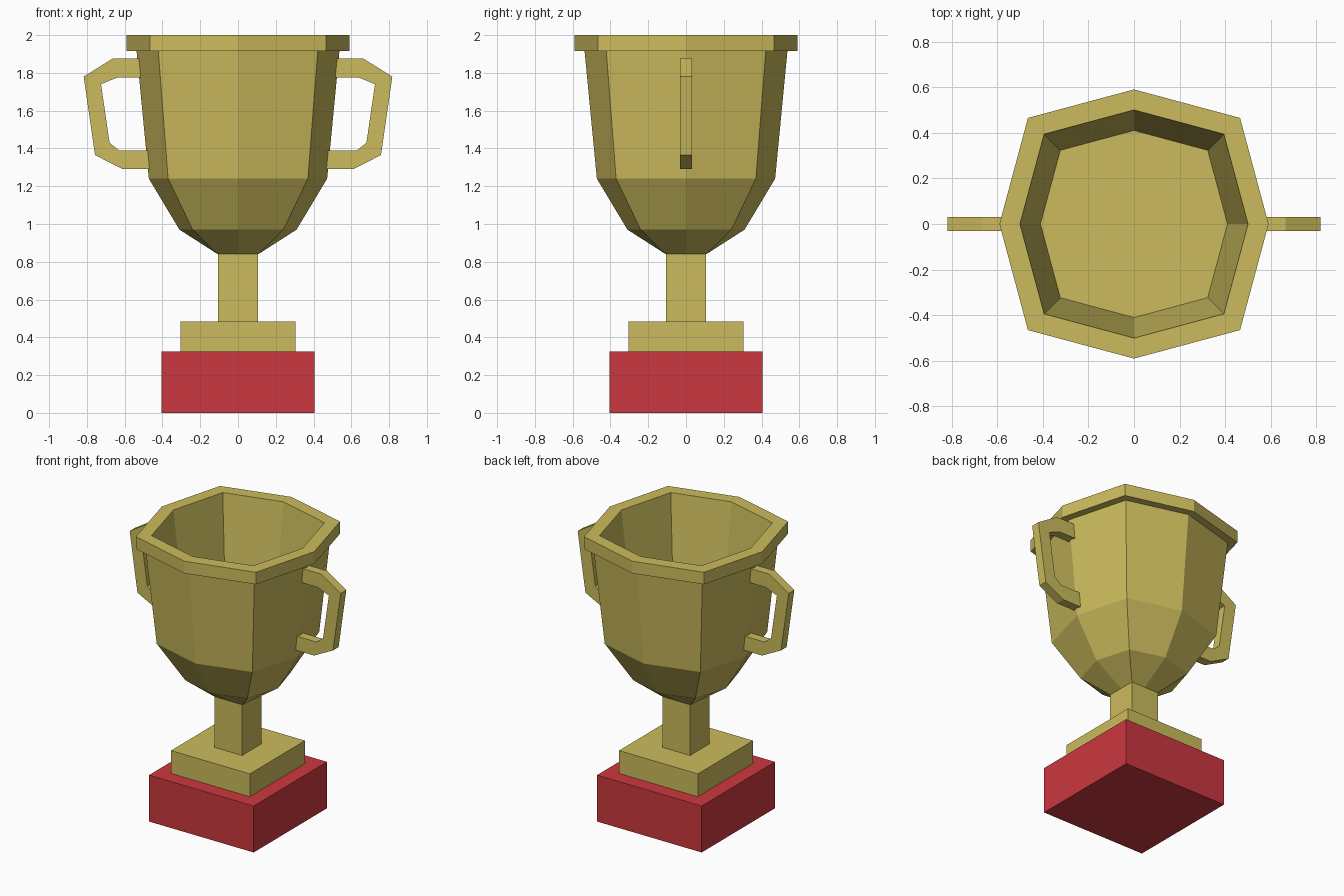
import bpy, bmesh

if "Cube" in bpy.data.objects:
    bpy.data.objects.remove(bpy.data.objects["Cube"])


def material(name, color):
    m = bpy.data.materials.new(name)
    m.diffuse_color = color
    m.use_nodes = True
    m.node_tree.nodes["Principled BSDF"].inputs["Base Color"].default_value = m.diffuse_color
    return m


gold = material("gold", (0.60, 0.50, 0.11, 1))
red = material("red", (0.60, 0.04, 0.05, 1))


def loft(name, rings, mat):
    """Skin a list of equal-length rings and cap both ends."""
    bm = bmesh.new()
    loops = [[bm.verts.new(p) for p in ring] for ring in rings]
    n = len(loops[0])
    for a, b in zip(loops, loops[1:]):
        for i in range(n):
            j = (i + 1) % n
            bm.faces.new((a[i], a[j], b[j], b[i]))
    bm.faces.new(loops[0])
    bm.faces.new(loops[-1])
    bmesh.ops.recalc_face_normals(bm, faces=bm.faces[:])
    me = bpy.data.meshes.new(name)
    bm.to_mesh(me)
    bm.free()
    me.materials.append(mat)
    ob = bpy.data.objects.new(name, me)
    bpy.context.collection.objects.link(ob)
    return ob


def square(h, z):
    return [(-h, -h, z), (h, -h, z), (h, h, z), (-h, h, z)]


def octagon(c, d, z):
    """c = reach along the axes, d = x and y of the corner points."""
    return [(c, 0, z), (d, d, z), (0, c, z), (-d, d, z),
            (-c, 0, z), (-d, -d, z), (0, -c, z), (d, -d, z)]


# Stepped square foot and stem
for name, h, z0, z1, mat in (("base", 0.405, 0, 0.325, red),
                             ("plinth", 0.305, 0.325, 0.485, gold),
                             ("stem", 0.107, 0.485, 0.84, gold)):
    loft(name, [square(h, z0), square(h, z1)], mat)

# Cup: outside, rim, then down the inside to the floor
cup_profile = [(0.107, 0.107, 0.84), (0.31, 0.24, 0.97), (0.472, 0.37, 1.24),
               (0.537, 0.422, 1.915), (0.59, 0.465, 1.915), (0.59, 0.465, 2.0),
               (0.50, 0.394, 2.0), (0.41, 0.323, 1.24)]
loft("cup", [octagon(*p) for p in cup_profile], gold)

# Handles: outer and inner outline pairs (x, z), mirrored to the other side
outer = [(0.49, 1.875), (0.665, 1.875), (0.817, 1.78),
         (0.757, 1.365), (0.61, 1.29), (0.45, 1.29)]
inner = [(0.49, 1.775), (0.64, 1.775), (0.725, 1.74),
         (0.68, 1.43), (0.63, 1.39), (0.45, 1.39)]
w = 0.031
handle = loft("handles", [[(a, -w, b), (a, w, b), (c, w, d), (c, -w, d)]
                          for (a, b), (c, d) in zip(outer, inner)], gold)
handle.modifiers.new("mirror", 'MIRROR').use_clip = False
